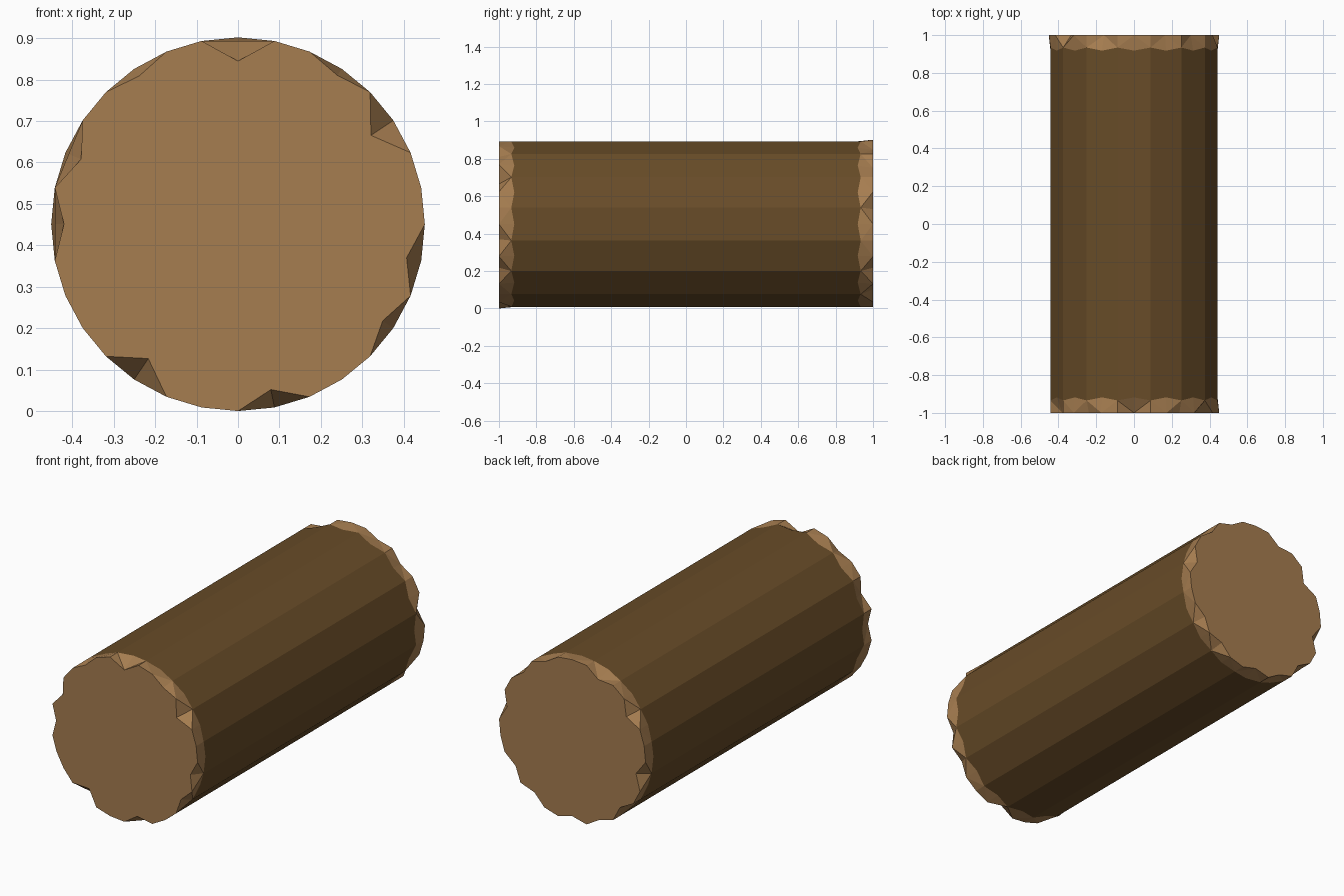
import bpy, bmesh, math

cube = bpy.data.objects.get("Cube")
if cube:
    bpy.data.objects.remove(cube, do_unlink=True)

RADIUS = 0.451
SIDES = 32
STEP = 2 * math.pi / SIDES

# Chipped rim corners, counted clockwise from the top: corner -> radius
FRONT_CHIPS = {0: .394, 3: .432, 5: .386, 9: .415, 11: .42,
               15: .407, 19: .39, 24: .42, 26: .41, 29: .43}
BACK_CHIPS = {2: .43, 4: .425, 7: .41, 11: .42, 13: .42, 16: .42,
              18: .43, 20: .415, 23: .40, 27: .40, 30: .415}


def material(name, color):
    mat = bpy.data.materials.new(name)
    mat.use_nodes = True
    mat.diffuse_color = color
    bsdf = next(n for n in mat.node_tree.nodes if n.type == 'BSDF_PRINCIPLED')
    bsdf.inputs["Base Color"].default_value = color
    bsdf.inputs["Roughness"].default_value = 0.9
    return mat


bark = material("dark_bark", (0.138, 0.072, 0.021, 1))
wood = material("cut_wood", (0.38, 0.205, 0.08, 1))


def point(bm, k, radius, y):
    a = k * STEP
    return bm.verts.new((radius * math.sin(a), y, RADIUS + radius * math.cos(a)))


def bark_ring(bm, side):
    """Sixteen-sided bark edge: even points lie on the flats, odd on the corners."""
    flat = RADIUS * math.cos(STEP)
    return [point(bm, k, RADIUS if k % 2 else flat, side * (0.934 if k % 2 else 0.918))
            for k in range(SIDES)]


def bridge(bm, a, b):
    for k in range(SIDES):
        n = (k + 1) % SIDES
        bm.faces.new((a[k], a[n], b[n], b[k]))


def finish(bm, name, mat):
    bmesh.ops.recalc_face_normals(bm, faces=bm.faces)
    mesh = bpy.data.meshes.new(name)
    bm.to_mesh(mesh)
    bm.free()
    mesh.materials.append(mat)
    obj = bpy.data.objects.new(name, mesh)
    bpy.context.collection.objects.link(obj)


# Bark body, closed by hidden end faces
bm = bmesh.new()
front, back = bark_ring(bm, -1), bark_ring(bm, 1)
bridge(bm, front, back)
bm.faces.new(front)
bm.faces.new(back)
finish(bm, "bark_body", bark)

# Chipped, bare wood ends
for name, side, chips in (("front_cut_end", -1, FRONT_CHIPS),
                          ("back_cut_end", 1, BACK_CHIPS)):
    bm = bmesh.new()
    inner = bark_ring(bm, side)
    rim = [point(bm, k, chips.get(k, RADIUS), side) for k in range(SIDES)]
    bridge(bm, inner, rim)
    bm.faces.new(rim)
    bm.faces.new(inner)
    # Split the warped rim faces so that every facet is flat
    bmesh.ops.triangulate(bm, faces=[f for f in bm.faces if len(f.verts) == 4])
    finish(bm, name, wood)
